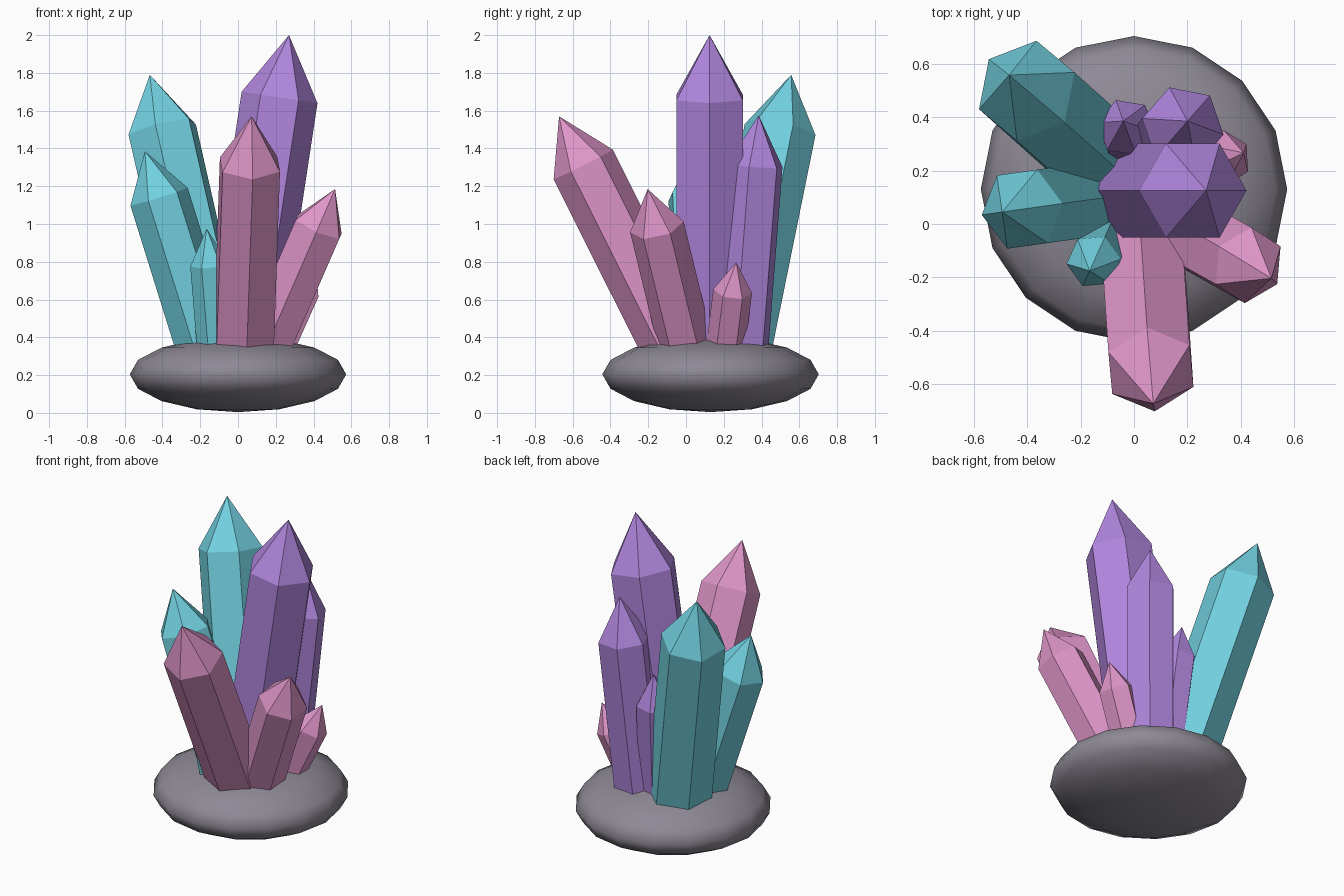
import bpy
import bmesh
import math
from mathutils import Vector

cube = bpy.data.objects.get("Cube")
if cube:
    bpy.data.objects.remove(cube, do_unlink=True)


def material(name, rgb):
    mat = bpy.data.materials.new(name)
    mat.use_nodes = True
    mat.diffuse_color = (*rgb, 1)
    mat.node_tree.nodes["Principled BSDF"].inputs["Base Color"].default_value = (*rgb, 1)
    return mat


stone = material("stone grey", (0.27, 0.25, 0.30))
teal = material("teal", (0.17, 0.64, 0.75))
purple = material("purple", (0.44, 0.24, 0.73))
pink = material("pink", (0.73, 0.30, 0.58))


def crystal(name, mat, foot, tip, shoulder_z, radius, corner_angle):
    """Six-sided prism with a pointed end, running from foot to tip."""
    foot, tip = Vector(foot), Vector(tip)
    axis = (tip - foot).normalized()
    # One corner of the section points towards the given compass angle
    angle = math.radians(corner_angle)
    side = Vector((math.cos(angle), math.sin(angle), 0))
    u = (side - axis * side.dot(axis)).normalized()
    v = axis.cross(u)
    shoulder = foot.lerp(tip, (shoulder_z - foot.z) / (tip.z - foot.z))
    start = foot - axis * 0.08

    bm = bmesh.new()
    rings = []
    for centre in (start, shoulder):
        rings.append([bm.verts.new(centre + radius * (u * math.cos(a) + v * math.sin(a)))
                      for a in (math.tau * i / 6 for i in range(6))])
    low, high = rings
    apex = bm.verts.new(tip)
    bm.faces.new(low[::-1])
    for i in range(6):
        j = (i + 1) % 6
        bm.faces.new((low[i], low[j], high[j], high[i]))
        bm.faces.new((high[i], high[j], apex))
    mesh = bpy.data.meshes.new(name)
    bm.to_mesh(mesh)
    bm.free()
    mesh.materials.append(mat)
    obj = bpy.data.objects.new(name, mesh)
    bpy.context.collection.objects.link(obj)
    return obj


# Flattened stone base
bpy.ops.mesh.primitive_uv_sphere_add(segments=16, ring_count=8, radius=1, location=(0, 0.13, 0.204))
base = bpy.context.object
base.name = "stone_base"
base.scale = (0.573, 0.573, 0.2)
bpy.ops.object.transform_apply(location=False, rotation=False, scale=True)
bpy.ops.object.shade_smooth()
base.data.materials.append(stone)

# Purple crystals
crystal("tall_purple_crystal", purple, (0.02, 0.125, 0.35), (0.27, 0.125, 2.0), 1.67, 0.203, 0)
crystal("back_purple_crystal", purple, (0.12, 0.29, 0.35), (0.2, 0.385, 1.575), 1.31, 0.155, -11)
crystal("small_purple_crystal", purple, (0.0, 0.29, 0.35), (-0.04, 0.385, 1.146), 0.945, 0.11, 170)

# Pink crystals
crystal("front_pink_crystal", pink, (0.03, -0.06, 0.35), (0.072, -0.672, 1.57), 1.315, 0.176, -85)
crystal("side_pink_crystal", pink, (0.15, 0.0, 0.35), (0.514, -0.203, 1.185), 0.985, 0.145, -90)
crystal("small_pink_crystal", pink, (0.21, 0.21, 0.35), (0.41, 0.266, 0.797), 0.645, 0.103, 90)

# Teal crystals
crystal("tall_teal_crystal", teal, (-0.14, 0.265, 0.35), (-0.467, 0.557, 1.79), 1.5, 0.193, 199)
crystal("side_teal_crystal", teal, (-0.17, 0.09, 0.35), (-0.493, 0.045, 1.385), 1.145, 0.16, 188)
crystal("small_teal_crystal", teal, (-0.115, -0.06, 0.35), (-0.166, -0.175, 0.975), 0.785, 0.103, 186)
